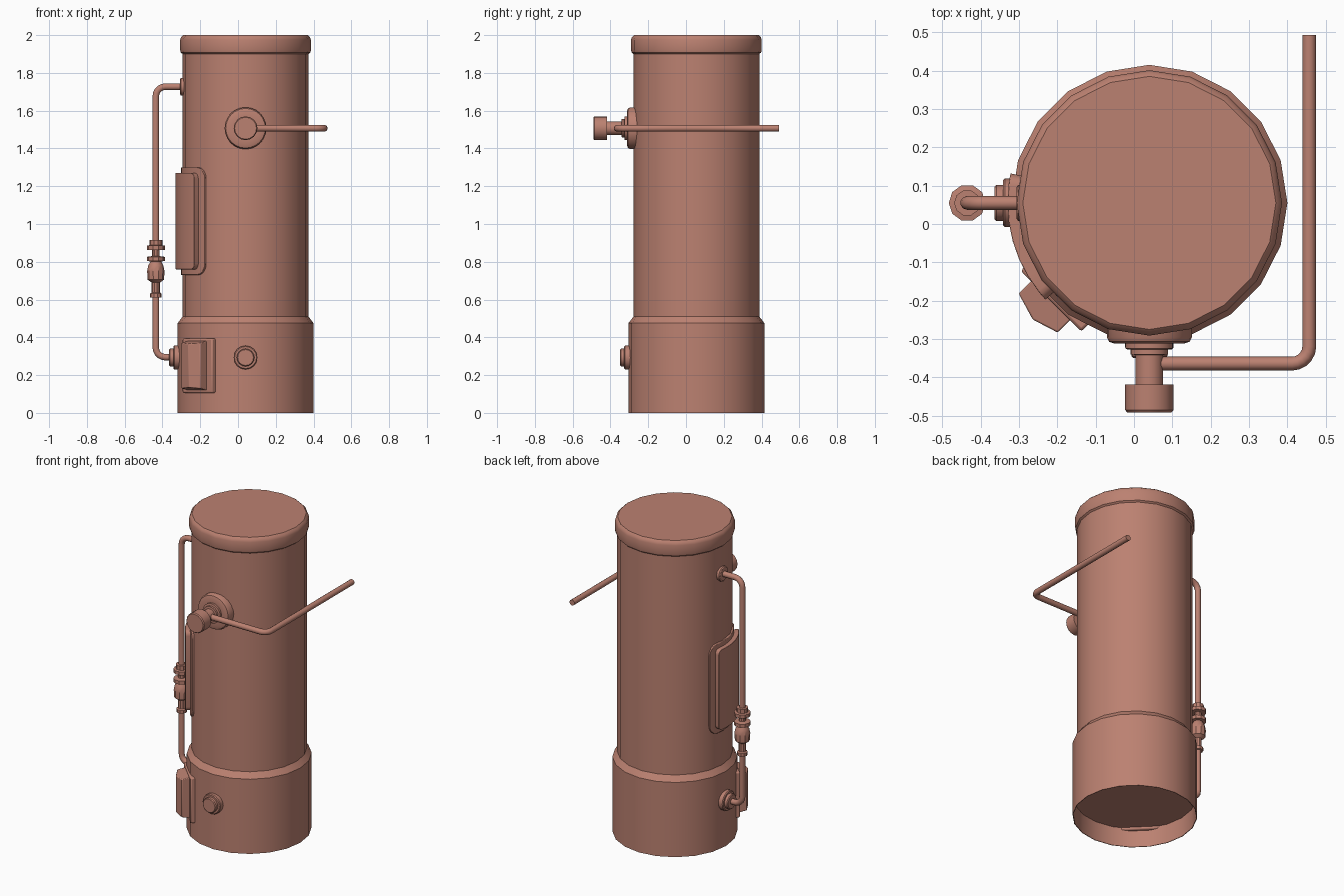
import bpy, bmesh
from math import sin, cos, pi, radians, sqrt
from mathutils import Vector

if "Cube" in bpy.data.objects:
    bpy.data.objects.remove(bpy.data.objects["Cube"])

CX, CY = 0.04, 0.055          # tank axis
copper = bpy.data.materials.new("copper")
copper.diffuse_color = (0.5, 0.22, 0.165, 1)
copper.use_nodes = True
copper.node_tree.nodes["Principled BSDF"].inputs["Base Color"].default_value = copper.diffuse_color


def finish(obj, angle=35):
    obj.data.materials.clear()
    obj.data.materials.append(copper)
    bpy.ops.object.select_all(action='DESELECT')
    obj.select_set(True)
    bpy.context.view_layer.objects.active = obj
    bpy.ops.object.shade_smooth_by_angle(angle=radians(angle))
    return obj


def from_bmesh(name, bm, angle=35):
    bmesh.ops.recalc_face_normals(bm, faces=bm.faces[:])
    mesh = bpy.data.meshes.new(name)
    bm.to_mesh(mesh)
    bm.free()
    obj = bpy.data.objects.new(name, mesh)
    bpy.context.collection.objects.link(obj)
    return finish(obj, angle)


def lathe(name, profile, origin, axis=(0, 0, 1), segs=20):
    """Spin (radius, distance along axis) points around an axis."""
    bm = bmesh.new()
    rot = Vector((0, 0, 1)).rotation_difference(Vector(axis))
    rings = []
    for r, t in profile:
        n = segs if r > 0 else 1
        rings.append([bm.verts.new(Vector(origin) + rot @ Vector(
            (r * cos(2 * pi * i / segs), r * sin(2 * pi * i / segs), t))) for i in range(n)])
    for a, b in zip(rings, rings[1:]):
        for i in range(segs):
            j = (i + 1) % segs
            quad = [a[i % len(a)], a[j % len(a)], b[j % len(b)], b[i % len(b)]]
            bm.faces.new(list(dict.fromkeys(quad)))
    return from_bmesh(name, bm)


def pipe(name, points, radius, bend):
    """Round tube through the points with rounded corners."""
    pts = [Vector(p) for p in points]
    path = [pts[0]]
    for a, b, c in zip(pts, pts[1:], pts[2:]):
        p, q = b + (a - b).normalized() * bend, b + (c - b).normalized() * bend
        mid = p + q - b
        for k in range(6):
            t = k / 5 * pi / 2
            path.append(mid + (p - mid) * cos(t) + (q - mid) * sin(t))
    path.append(pts[-1])
    curve = bpy.data.curves.new(name, 'CURVE')
    curve.dimensions = '3D'
    curve.bevel_depth, curve.bevel_resolution, curve.use_fill_caps = radius, 3, True
    spline = curve.splines.new('POLY')
    spline.points.add(len(path) - 1)
    for sp, p in zip(spline.points, path):
        sp.co = (*p, 1)
    obj = bpy.data.objects.new(name, curve)
    bpy.context.collection.objects.link(obj)
    bpy.ops.object.select_all(action='DESELECT')
    obj.select_set(True)
    bpy.context.view_layer.objects.active = obj
    bpy.ops.object.convert(target='MESH')
    return finish(bpy.context.object, 50)


def curved_panel(name, a0, a1, z0, z1, r0, r1, corner, bevel):
    """Rounded rectangle wrapped on the tank wall, from r0 out to r1."""
    bm = bmesh.new()
    width = radians(a1 - a0) * r1
    ends = [corner * (1 - cos(k / 4 * pi / 2)) for k in range(5)]
    us = ends + [corner + (width - 2 * corner) * k / 6 for k in range(1, 6)]
    us += [width - u for u in reversed(ends)]
    cols = []
    for u in us:
        d = max(0, corner - min(u, width - u))
        cut = corner - sqrt(max(0, corner ** 2 - d ** 2))
        a = radians(a0) + u / r1
        cols.append([bm.verts.new((CX + r * cos(a), CY + r * sin(a), z)) for r, z in
                     ((r0, z0 + cut), (r1, z0 + cut), (r1, z1 - cut), (r0, z1 - cut))])
    for a, b in zip(cols, cols[1:]):
        for i in range(4):
            j = (i + 1) % 4
            bm.faces.new((a[i], a[j], b[j], b[i]))
    bm.faces.new(cols[0])
    bm.faces.new(cols[-1])
    obj = from_bmesh(name, bm)
    mod = obj.modifiers.new("soft_edge", 'BEVEL')
    mod.width, mod.segments, mod.limit_method = bevel, 2, 'ANGLE'
    return obj


# Tank: recessed underside, wide base, body and rounded lid
lathe("tank_base", [(0, 0.12), (0.352, 0.12), (0.356, 0), (0.36, 0), (0.36, 0.475),
                    (0.333, 0.51)], (CX, CY, 0))
lathe("tank_body", [(0.333, 0.505), (0.333, 1.91)], (CX, CY, 0))
lathe("tank_lid", [(0.333, 1.9), (0.343, 1.908), (0.346, 1.92), (0.346, 1.975), (0.341, 1.99),
                   (0.33, 2.0), (0, 2.0)], (CX, CY, 0))

# Curved side panel on its backing plate
curved_panel("side_panel_plate", 161, 231, 0.73, 1.30, 0.32, 0.342, 0.06, 0.003)
curved_panel("side_panel", 168, 223, 0.76, 1.27, 0.32, 0.37, 0.03, 0.008)


# Control box with a ridged front, set diagonally on the base
def diagonal_prism(name, section, z0, z1, bevel):
    bm = bmesh.new()
    n, t = Vector((-1, -1, 0)) / sqrt(2), Vector((-1, 1, 0)) / sqrt(2)
    base = Vector((CX, CY, 0))
    loops = []
    for z, s in ((z0, 1), (z1, -1)):
        loops.append([bm.verts.new(base + n * d + t * w + Vector((0, 0, z + s * inset)))
                      for d, w, inset in section])
    bm.faces.new(loops[0])
    bm.faces.new(loops[1])
    for i in range(len(section)):
        j = (i + 1) % len(section)
        bm.faces.new((loops[0][i], loops[0][j], loops[1][j], loops[1][i]))
    obj = from_bmesh(name, bm, 20)
    mod = obj.modifiers.new("soft_edge", 'BEVEL')
    mod.width, mod.segments, mod.limit_method = bevel, 2, 'ANGLE'


diagonal_prism("control_box_plate", [(0.33, 0.112, 0), (0.363, 0.112, 0),
                                     (0.363, -0.112, 0), (0.33, -0.112, 0)], 0.105, 0.395, 0.008)
diagonal_prism("control_box", [(0.34, 0.074, 0), (0.408, 0.074, 0.015), (0.43, 0, 0.02),
                               (0.408, -0.07, 0.015), (0.34, -0.07, 0)], 0.115, 0.385, 0.004)

# Base fittings on the front and the left
fitting = [(0, -0.03), (0.063, -0.03), (0.063, 0.02), (0.058, 0.025), (0.047, 0.025),
           (0.047, 0.042), (0.042, 0.047), (0, 0.047)]
for side, axis in (("front", Vector((0, -1, 0))), ("left", Vector((-1, 0, 0)))):
    lathe(side + "_base_fitting", fitting, Vector((CX, CY, 0.293)) + axis * 0.357, axis, 16)

# Outside pipe with its upper flange and valve
PX = -0.435
pipe("side_pipe", [(-0.28, CY, 1.727), (PX, CY, 1.727), (PX, CY, 0.295), (-0.33, CY, 0.295)],
     0.018, 0.05)
lathe("pipe_flange", [(0, 0), (0.047, 0), (0.047, 0.02), (0.04, 0.025), (0, 0.025)],
      (-0.282, CY, 1.727), (-1, 0, 0), 12)
lathe("pipe_valve", [(0, 0.612), (0.031, 0.612), (0.031, 0.632), (0.022, 0.637), (0.022, 0.69),
                     (0.043, 0.705), (0.046, 0.75), (0.04, 0.78), (0.028, 0.802), (0.048, 0.804),
                     (0.048, 0.826), (0.02, 0.83), (0.02, 0.862), (0.048, 0.863),
                     (0.048, 0.885), (0.034, 0.888), (0.034, 0.915), (0, 0.915)],
      (PX, CY, 0), segs=10)

# Front outlet: wall plate, collars, stem and end knob (distances run towards the front)
HZ = 1.507
lathe("outlet_plate", [(0, 0.24), (0.111, 0.24), (0.111, 0.295), (0.105, 0.307), (0.09, 0.312),
                       (0.062, 0.312), (0.062, 0.325), (0.049, 0.327), (0.049, 0.34), (0, 0.345)],
      (CX, 0, HZ), (0, -1, 0), 24)
lathe("outlet_stem", [(0, 0.3), (0.036, 0.3), (0.036, 0.43), (0, 0.43)],
      (CX, 0, HZ), (0, -1, 0), 16)
lathe("outlet_knob", [(0, 0.418), (0.063, 0.418), (0.063, 0.485), (0.058, 0.491), (0, 0.491)],
      (CX, 0, HZ), (0, -1, 0), 16)

# Long bent outlet pipe reaching back along the right side
pipe("outlet_pipe", [(0.05, -0.364, HZ), (0.457, -0.364, HZ), (0.457, 0.493, HZ)], 0.018, 0.045)
